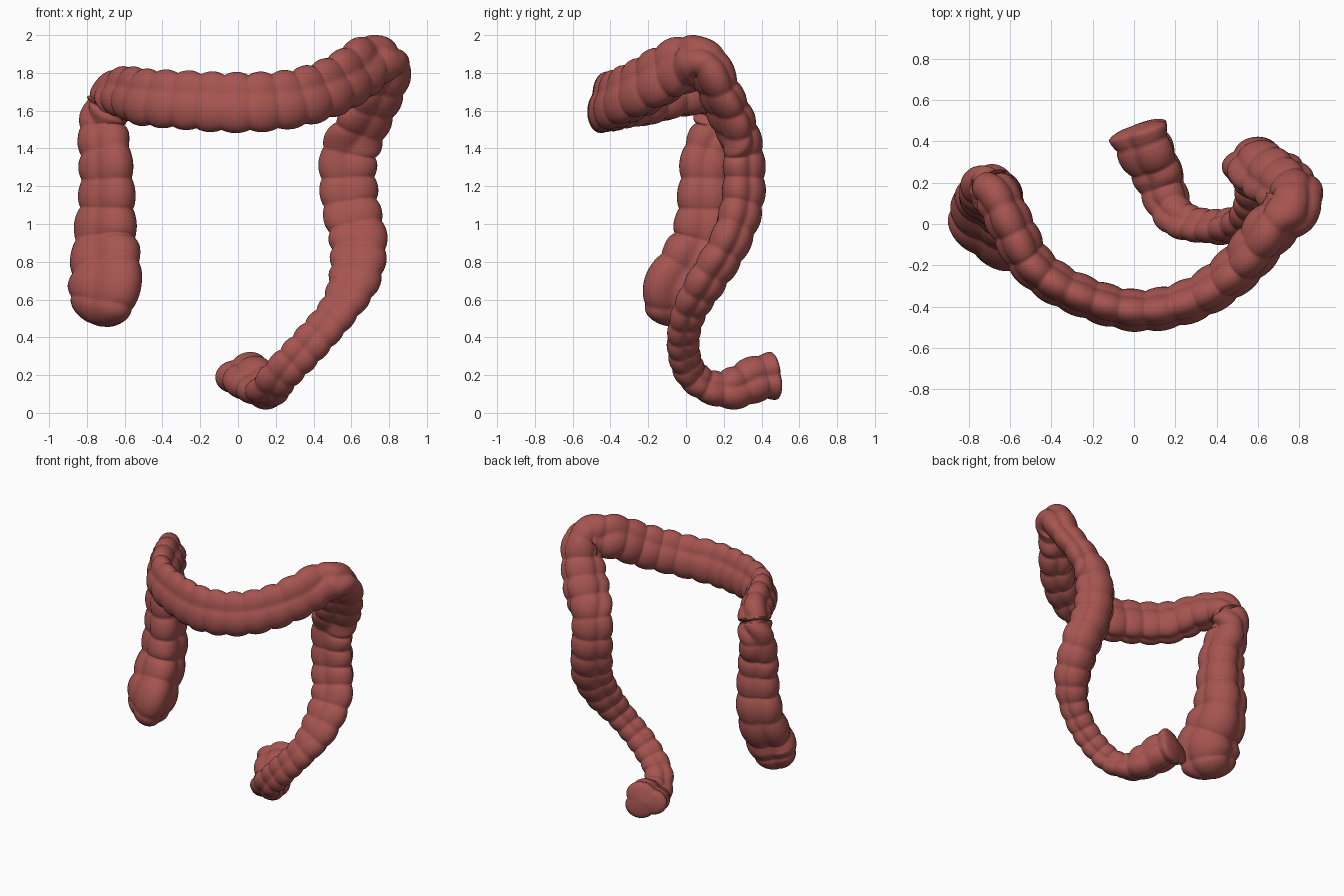
import bpy
import bmesh
import math
from mathutils import Vector

cube = bpy.data.objects.get("Cube")
if cube:
    bpy.data.objects.remove(cube, do_unlink=True)

SIDES = 48
STEP = 0.01

# Centre line of each section: x, y, z, half width, half depth
ascending = [(-.74, -.06, .46, .19, .14), (-.69, -.03, .67, .21, .16), (-.69, .09, .9, .185, .155),
             (-.68, .11, 1.15, .16, .14), (-.69, .12, 1.36, .15, .13), (-.71, .17, 1.53, .13, .12)]
transverse = [(-.67, .14, 1.67, .12, .11), (-.59, -.02, 1.69, .135, .11), (-.49, -.2, 1.66, .15, .105),
              (-.3, -.33, 1.645, .155, .1), (0, -.42, 1.63, .16, .1), (.28, -.37, 1.65, .155, .105),
              (.5, -.22, 1.72, .155, .115), (.66, -.03, 1.825, .155, .125)]
splenic_bend = [(.77, .1, 1.845, .14, .12), (.75, .17, 1.72, .145, .1), (.66, .25, 1.54, .155, .1)]
descending = [(.59, .295, 1.37, .15, .11), (.595, .29, 1.12, .15, .115), (.64, .22, .9, .15, .11),
              (.62, .1, .7, .135, .105)]
sigmoid = [(.53, .01, .53, .105, .09), (.38, -.02, .36, .1, .085), (.23, .02, .21, .1, .085),
           (.16, .13, .13, .11, .09)]
rectum = [(.12, .25, .13, .125, .11), (.06, .37, .18, .14, .12), (.02, .485, .2, .15, .125)]


def section(points, wide_axis, lobe):
    """Append the direction of the wide axis and the angle of the main lobe."""
    return [Vector((*point, *wide_axis, math.radians(lobe))) for point in points]


def sample_spline(points):
    """Evenly stepped Catmull-Rom spline through all the values."""
    padded = [points[0] * 2 - points[1], *points, points[-1] * 2 - points[-2]]
    result = []
    for p, q, r, s in zip(padded, padded[1:], padded[2:], padded[3:]):
        count = max(2, round((Vector(r[:3]) - Vector(q[:3])).length / STEP))
        for i in range(count):
            t = i / count
            result.append((q * 2 + (r - p) * t + (p * 2 - q * 5 + r * 4 - s) * t ** 2
                           + (q * 3 - p - r * 3 + s) * t ** 3) / 2)
    return result + [points[-1]]


def dome(distance, length):
    """Round off an open end."""
    return math.sqrt(max(0.0004, 1 - max(0, 1 - distance / length) ** 2))


def build_tube(name, points, material):
    rows = sample_spline(points)
    centres = [Vector(row[:3]) for row in rows]
    travelled = [0]
    for a, b in zip(centres, centres[1:]):
        travelled.append(travelled[-1] + (b - a).length)
    bm = bmesh.new()
    rings, phase = [], 1
    for i, (row, centre) in enumerate(zip(rows, centres)):
        before, after = max(0, i - 5), min(len(rows) - 1, i + 5)
        tangent = (centres[after] - centres[before]).normalized()
        wide = Vector(row[5:8])
        wide = (wide - tangent * wide.dot(tangent)).normalized()
        deep = tangent.cross(wide)
        # Pouches follow one another at a spacing set by the tube size
        if i:
            phase += math.pi * (travelled[i] - travelled[i - 1]) / (0.52 * (row[3] + row[4]))
        pouch = 1 - 0.12 * (1 - abs(math.sin(phase)) ** 0.7)
        size = 1.1 * pouch * dome(travelled[i], 0.15) * dome(travelled[-1] - travelled[i], 0.04)
        ring = []
        for k in range(SIDES):
            angle = math.tau * k / SIDES
            # Three lengthwise bands pinch the wall between the lobes
            lobe = 1 - 0.25 * (1 - abs(math.cos(1.5 * (angle - row[8]))))
            offset = wide * math.sin(angle) * row[3] + deep * math.cos(angle) * row[4]
            ring.append(bm.verts.new(centre + offset * size * lobe))
        rings.append(ring)
    for a, b in zip(rings, rings[1:]):
        for k in range(SIDES):
            n = (k + 1) % SIDES
            bm.faces.new((a[k], a[n], b[n], b[k]))
    bm.faces.new(rings[0])
    bm.faces.new(rings[-1])
    bmesh.ops.recalc_face_normals(bm, faces=bm.faces)
    for face in bm.faces:
        face.smooth = True
    mesh = bpy.data.meshes.new(name)
    bm.to_mesh(mesh)
    bm.free()
    mesh.materials.append(material)
    obj = bpy.data.objects.new(name, mesh)
    bpy.context.collection.objects.link(obj)


flesh = bpy.data.materials.new("flesh_red")
flesh.use_nodes = True
flesh.diffuse_color = (0.38, 0.09, 0.08, 1)
flesh.node_tree.nodes["Principled BSDF"].inputs["Base Color"].default_value = flesh.diffuse_color

path = (section(ascending, (1, -.8, 0), -125) + section(transverse, (0, 0, 1), -35)
        + section(splenic_bend, (1, .6, 0), 50) + section(descending, (1, .1, 0), 50)
        + section(sigmoid, (1, 0, 0), 50) + section(rectum, (1, 0, 0), 30))
build_tube("large_intestine", path, flesh)
